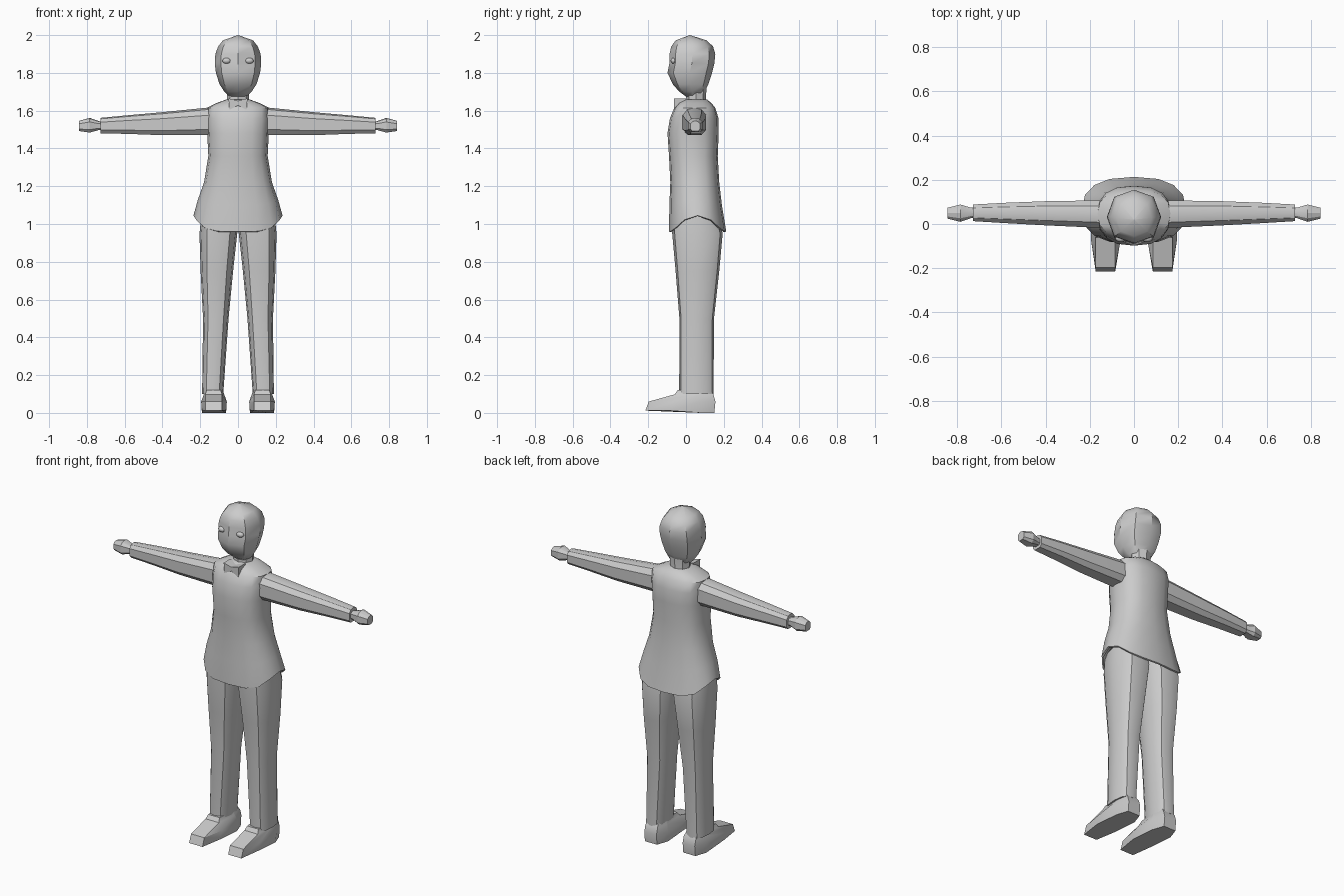
import bpy, bmesh, math

if "Cube" in bpy.data.objects:
    bpy.data.objects.remove(bpy.data.objects["Cube"])

grey = bpy.data.materials.new("plain_grey")
grey.diffuse_color = (0.6, 0.6, 0.6, 1)
grey.use_nodes = True
grey.node_tree.nodes["Principled BSDF"].inputs["Base Color"].default_value = grey.diffuse_color


def loft(name, rings, angle=35, caps=(True, True)):
    """Skin a list of equal-length point rings into one object."""
    bm = bmesh.new()
    vs = [[bm.verts.new(p) for p in r] for r in rings]
    n = len(vs[0])
    for a, b in zip(vs, vs[1:]):
        for i in range(n):
            j = (i + 1) % n
            bm.faces.new((a[i], a[j], b[j], b[i]))
    if caps[0]:
        bm.faces.new(vs[0][::-1])
    if caps[1]:
        bm.faces.new(vs[-1])
    bmesh.ops.remove_doubles(bm, verts=bm.verts, dist=1e-5)
    bmesh.ops.recalc_face_normals(bm, faces=bm.faces)
    me = bpy.data.meshes.new(name)
    bm.to_mesh(me)
    bm.free()
    return finish(bpy.data.objects.new(name, me), angle)


def finish(ob, angle):
    ob.data.materials.append(grey)
    bpy.context.collection.objects.link(ob)
    bpy.ops.object.select_all(action='DESELECT')
    ob.select_set(True)
    bpy.context.view_layer.objects.active = ob
    bpy.ops.object.shade_smooth_by_angle(angle=math.radians(angle))
    return ob


def mirror(ob):
    m = ob.modifiers.new("both_sides", 'MIRROR')
    m.use_axis = (True, False, False)
    return ob


def oval(z, x0, x1, y0, y1, n=12, power=1.0, lift=0.0):
    """Horizontal ring; power < 1 is boxier, lift raises the sides."""
    pts = []
    for i in range(n):
        t = 2 * math.pi * i / n
        c, s = math.cos(t), math.sin(t)
        px = math.copysign(abs(c) ** power, c) if abs(c) > 1e-6 else 0
        py = math.copysign(abs(s) ** power, s) if abs(s) > 1e-6 else 0
        pts.append(((x0 + x1) / 2 + px * (x1 - x0) / 2,
                    (y0 + y1) / 2 + py * (y1 - y0) / 2,
                    z + lift * abs(c) ** 4))
    return pts


# jacket: half width, front, back, side lift; starts with the hollow hem
jacket = [(1.02, .20, -.06, .17, .04), (.957, .226, -.085, .205, .085),
          (.96, .236, -.09, .213, .085), (1.10, .212, -.088, .19, .03),
          (1.22, .18, -.083, .176, 0), (1.36, .157, -.09, .168, 0),
          (1.48, .163, -.098, .173, 0), (1.56, .167, -.085, .172, 0),
          (1.615, .165, -.062, .155, 0), (1.64, .115, -.04, .135, 0),
          (1.66, .06, -.01, .11, 0)]
loft("jacket", [oval(z, -w, w, f, b, 16, .8, l) for z, w, f, b, l in jacket], 40)

# neck
loft("neck", [oval(z, -w, w, f, b, 8) for z, w, f, b in
              [(1.61, .062, -.005, .112), (1.66, .058, 0, .105), (1.74, .062, 0, .11)]])

# head, with the brow, nose ridge and receding chin
head = [(1.675, .045, .0, .075), (1.70, .072, -.035, .10), (1.74, .098, -.07, .118),
        (1.80, .117, -.098, .138), (1.85, .123, -.088, .15), (1.90, .12, -.087, .155),
        (1.94, .105, -.078, .143), (1.972, .08, -.055, .11), (2.0, .001, .019, .021)]
loft("head", [oval(z, -w, w, f, b, 8, .88) for z, w, f, b in head], 38)

# eyes
bm = bmesh.new()
bmesh.ops.create_uvsphere(bm, u_segments=10, v_segments=6, radius=1)
bmesh.ops.scale(bm, verts=bm.verts, vec=(.024, .016, .016))
bmesh.ops.translate(bm, verts=bm.verts, vec=(.06, -.066, 1.864))
me = bpy.data.meshes.new("eyes")
bm.to_mesh(me)
bm.free()
mirror(finish(bpy.data.objects.new("eyes", me), 60))

# bow tie: outline pushed back towards the collar
bow = [(-.05, 1.665), (0, 1.652), (.05, 1.665), (.046, 1.605), (0, 1.628), (-.046, 1.605)]
loft("bow_tie", [[(x, y, z) for x, z in bow] for y in (-.064, 0)], 20)


def sleeve_ring(x, y0, y1, z0, z1):
    """Arm section: flat bottom, upright sides, rounded top."""
    w, h = y1 - y0, z1 - z0
    prof = [(.2, 0), (.8, 0), (1, .2), (1, .72), (.8, .93), (.5, 1), (.2, .93), (0, .72), (0, .2)]
    return [(x, y0 + w * a, z0 + h * b) for a, b in prof]


# arms and hands
mirror(loft("arms", [sleeve_ring(*r) for r in
                     [(.14, -.018, .107, 1.472, 1.618), (.40, -.006, .103, 1.47, 1.592),
                      (.58, .004, .096, 1.477, 1.576), (.728, .013, .088, 1.48, 1.562)]], 30))
mirror(loft("hands", [sleeve_ring(*r) for r in
                      [(.71, .028, .074, 1.497, 1.54), (.738, .026, .074, 1.497, 1.545),
                       (.785, .010, .088, 1.484, 1.562), (.842, .024, .074, 1.492, 1.546)]], 25))

# trousers
mirror(loft("trouser_legs", [oval(z, a, b, f, k, 12, .72) for z, a, b, f, k in
                             [(.10, .078, .19, -.036, .146), (.50, .05, .185, -.035, .148),
                              (.75, .026, .198, -.055, .176), (.95, .004, .204, -.073, .194),
                              (1.08, .0, .19, -.07, .16)]], 35))


def shoe_ring(z, grow, toe, heel):
    """Sole-shaped ring, tapered at toe and heel."""
    c, w = .127, .068 + grow
    return [(c - .042, toe, z), (c + .046, toe, z), (c + w, toe + .13, z),
            (c + w, heel - .07, z), (c + .04, heel, z), (c - .04, heel, z),
            (c - w, heel - .07, z), (c - w, toe + .13, z)]


# shoes: sole, rounded side, sloped upper, ankle opening
sole = shoe_ring(0, -.004, -.215, .15)
sole = [(x, y, .012 if y < -.05 else 0) for x, y, z in sole]
upper = [(x, y, z) for x, y, z in shoe_ring(.06, 0, -.197, .156)]
ankle = shoe_ring(.098, -.014, -.06, .145)
ankle = [(x, min(max(y, -.06), .145), z) for x, y, z in ankle]
mirror(loft("shoes", [sole, upper, ankle,
                      [(.127 + (x - .127) * .85, .045 + (y - .045) * .85, .12)
                       for x, y, z in ankle]], 30))
